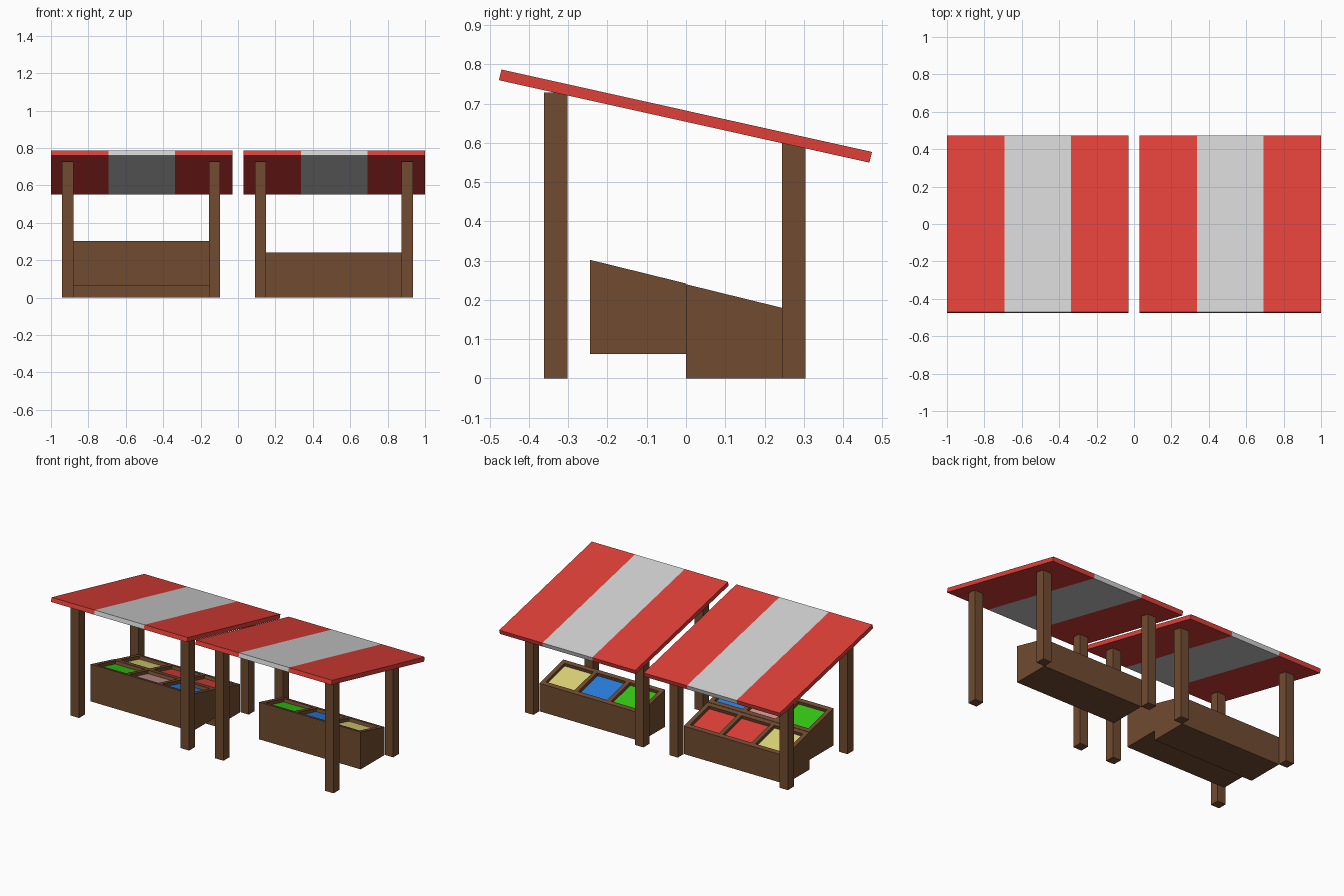
import bpy, bmesh

if "Cube" in bpy.data.objects:
    bpy.data.objects.remove(bpy.data.objects["Cube"])


def material(name, rgb):
    m = bpy.data.materials.new(name)
    m.diffuse_color = (*rgb, 1.0)
    m.use_nodes = True
    m.node_tree.nodes["Principled BSDF"].inputs["Base Color"].default_value = m.diffuse_color
    return m


WOOD = material("brown wood", (0.165, 0.07, 0.03))
RED = material("red", (0.74, 0.05, 0.04))
WHITE = material("off white", (0.64, 0.64, 0.64))
GREEN = material("green", (0.035, 0.58, 0.007))
YELLOW = material("pale yellow", (0.73, 0.68, 0.19))
BLUE = material("blue", (0.021, 0.21, 0.74))
PINK = material("pink", (0.61, 0.30, 0.29))


def prism(profile, xs):
    """Sweep a (y, z) profile along the given x cuts.
    Returns the bmesh and side faces as sides[segment][profile edge]."""
    bm = bmesh.new()
    rings = [[bm.verts.new((x, y, z)) for y, z in profile] for x in xs]
    n = len(profile)
    sides = [[bm.faces.new((a[i], a[(i + 1) % n], b[(i + 1) % n], b[i]))
              for i in range(n)] for a, b in zip(rings, rings[1:])]
    caps = [bm.faces.new(rings[0]), bm.faces.new(rings[-1][::-1])]
    bmesh.ops.recalc_face_normals(bm, faces=bm.faces)
    return bm, sides, caps


def finish(bm, name, mats):
    me = bpy.data.meshes.new(name)
    bm.normal_update()
    bm.to_mesh(me)
    bm.free()
    for m in mats:
        me.materials.append(m)
    ob = bpy.data.objects.new(name, me)
    bpy.context.collection.objects.link(ob)
    return ob


def post(name, x, y, height):
    profile = [(y - 0.03, 0), (y + 0.03, 0), (y + 0.03, height), (y - 0.03, height)]
    finish(prism(profile, [x - 0.03, x + 0.03])[0], name, [WOOD])


def canopy(name, x0, x1):
    # tilted slab with three cloth stripes
    profile = [(-0.477, 0.76), (0.467, 0.55), (0.474, 0.577), (-0.47, 0.787)]
    w = 0.308
    bm, sides, _ = prism(profile, [x0, x0 + w, x1 - w, x1])
    for f in sides[1]:
        f.material_index = 1
    finish(bm, name, [RED, WHITE])


def crate(name, x0, x1, y0, base, goods):
    # sloped box with three recessed compartments of goods
    y1, rim, depth = y0 + 0.244, 0.027, 0.02

    def top(y):
        return base + 0.24 - 0.06 * (y - y0) / (y1 - y0)

    profile = [(y0, base), (y1, base)]
    profile += [(y, top(y)) for y in (y1, y1 - rim, y0 + rim, y0)]
    cell = (x1 - x0 - 4 * rim) / 3
    xs = [x0]
    for i in range(3):
        xs += [xs[-1] + rim, xs[-1] + rim + cell]
    xs.append(x1)
    bm, sides, _ = prism(profile, xs)
    bm.normal_update()
    cells = [sides[s][3] for s in (1, 3, 5)]
    bmesh.ops.inset_individual(bm, faces=cells, thickness=0.001, depth=-depth)
    mats = [WOOD]
    for f, m in zip(cells, goods):
        if m not in mats:
            mats.append(m)
        f.material_index = mats.index(m)
    finish(bm, name, mats)


# two stalls: canopy and four posts each
for side, c0, c1, p0, p1 in (("left", -1.0, -0.03, -0.91, -0.125),
                             ("right", 0.03, 1.0, 0.12, 0.905)):
    canopy(side + "_canopy", c0, c1)
    for tag, x in (("outer" if side == "left" else "inner", p0),
                   ("inner" if side == "left" else "outer", p1)):
        post(f"{side}_{tag}_front_post", x, -0.332, 0.728)
        post(f"{side}_{tag}_back_post", x, 0.275, 0.60)

# produce crates, goods listed from -x to +x
crate("left_upper_crate", -0.88, -0.155, -0.244, 0.062, (GREEN, PINK, BLUE))
crate("left_lower_crate", -0.88, -0.155, 0.0, 0.0, (YELLOW, RED, RED))
crate("right_lower_crate", 0.15, 0.875, 0.0, 0.0, (GREEN, BLUE, YELLOW))
